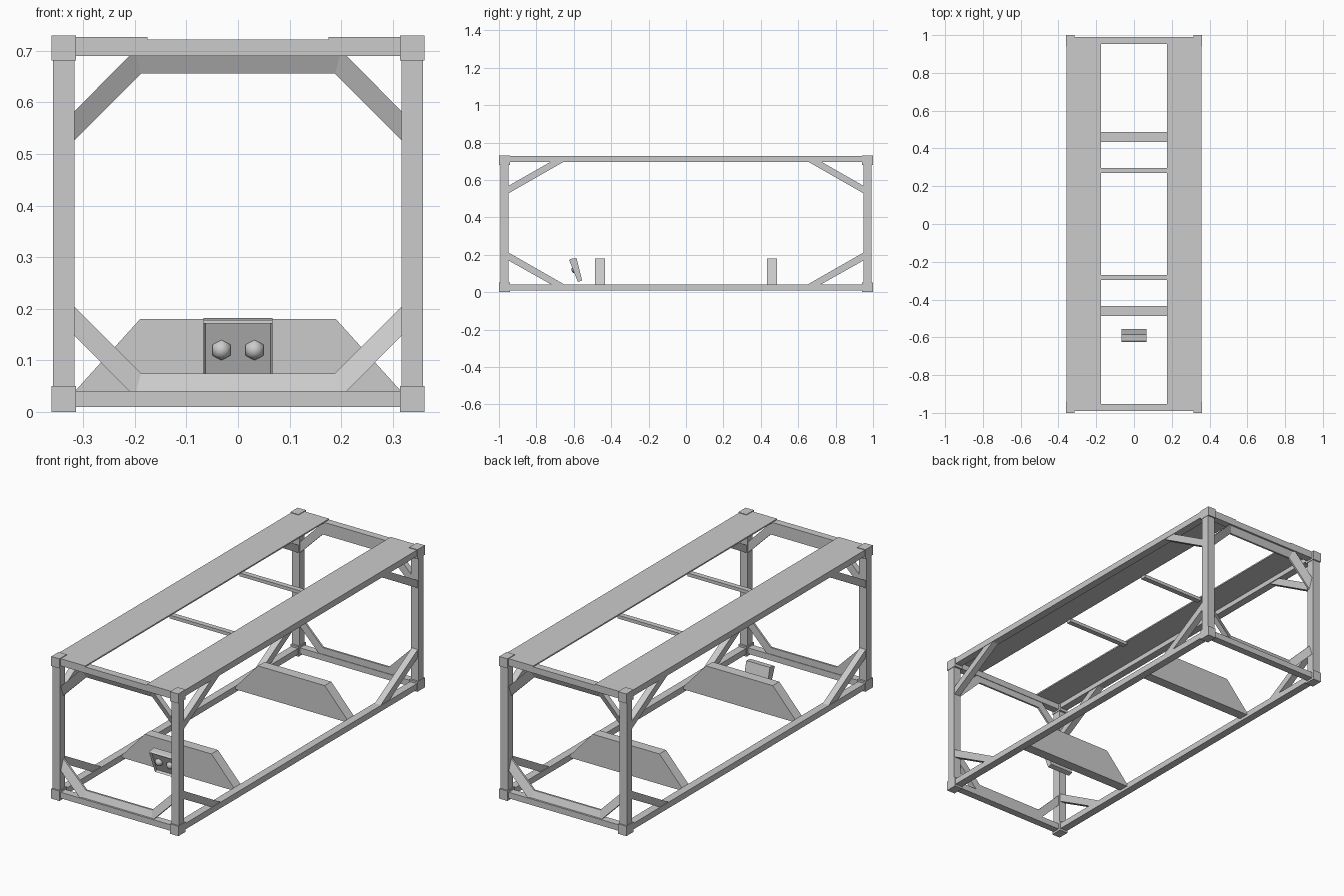
import bpy, bmesh, math
from mathutils import Vector, Matrix

if "Cube" in bpy.data.objects:
    bpy.data.objects.remove(bpy.data.objects["Cube"])


def finish(name, bm):
    bmesh.ops.recalc_face_normals(bm, faces=bm.faces)
    me = bpy.data.meshes.new(name)
    bm.to_mesh(me)
    bm.free()
    ob = bpy.data.objects.new(name, me)
    bpy.context.collection.objects.link(ob)
    return ob


def box(name, x, y, z):
    bm = bmesh.new()
    bmesh.ops.create_cube(bm, size=1)
    for v in bm.verts:
        v.co = Vector([a[0] if c < 0 else a[1] for a, c in zip((x, y, z), v.co)])
    return finish(name, bm)


def prism(name, ring_a, ring_b):
    """Solid between two matching rings of 3D points."""
    bm = bmesh.new()
    a = [bm.verts.new(p) for p in ring_a]
    b = [bm.verts.new(p) for p in ring_b]
    bm.faces.new(a)
    bm.faces.new(b)
    n = len(a)
    for i in range(n):
        bm.faces.new((a[i], a[(i + 1) % n], b[(i + 1) % n], b[i]))
    return finish(name, bm)


def span(s, lo, hi):
    return tuple(sorted((s * lo, s * hi)))


# Corner castings, posts
for sx in (-1, 1):
    for sy in (-1, 1):
        x, y = span(sx, 0.314, 0.361), span(sy, 0.94, 1.0)
        box("corner_block_bottom", x, y, (0, 0.051))
        box("corner_block_top", x, y, (0.681, 0.73))
        box("corner_post", span(sx, 0.317, 0.359), span(sy, 0.95, 0.993), (0.04, 0.69))

        # Diagonal braces in the long sides
        for label, pts in (
                ("bottom", [(0.955, 0.215), (0.64, 0.035), (0.71, 0.035), (0.955, 0.173)]),
                ("top", [(0.955, 0.525), (0.64, 0.705), (0.71, 0.705), (0.955, 0.565)])):
            prism("side_brace_" + label,
                  [(sx * 0.322, sy * p, z) for p, z in pts],
                  [(sx * 0.356, sy * p, z) for p, z in pts])

    # Long rails and roof walkways
    box("bottom_long_rail", span(sx, 0.318, 0.358), (-0.95, 0.95), (0.01, 0.041))
    box("top_long_rail", span(sx, 0.318, 0.358), (-0.95, 0.95), (0.695, 0.722))
    box("walkway", span(sx, 0.175, 0.358), (-0.99, 0.99), (0.720, 0.727))

for sy in (-1, 1):
    # End rails
    box("bottom_end_rail", (-0.32, 0.32), span(sy, 0.952, 0.99), (0.01, 0.041))
    box("top_end_rail", (-0.32, 0.32), span(sy, 0.952, 0.99), (0.69, 0.722))

    # Bent end braces: diagonal, straight, diagonal
    outer = [(-0.319, 0.15), (-0.2, 0.03), (0.2, 0.03), (0.319, 0.15)]
    inner = [(-0.319, 0.206), (-0.188, 0.075), (0.188, 0.075), (0.319, 0.206)]
    for label, f in (("bottom", lambda z: z), ("top", lambda z: 0.731 - z)):
        for i in range(3):
            quad = [outer[i], outer[i + 1], inner[i + 1], inner[i]]
            slant = (0.985, 0.985, 0.965, 0.965)
            prism("end_brace_" + label,
                  [(x, sy * d, f(z)) for (x, z), d in zip(quad, slant)],
                  [(x, sy * 0.955, f(z)) for x, z in quad])

    # Tank saddles and roof cross bars
    saddle = [(-0.33, 0.025), (-0.19, 0.18), (0.19, 0.18), (0.33, 0.025)]
    prism("saddle", [(x, sy * 0.433, z) for x, z in saddle],
          [(x, sy * 0.486, z) for x, z in saddle])
    box("roof_cross_bar", (-0.18, 0.18), span(sy, 0.27, 0.297), (0.705, 0.722))

# Tilted valve box with a recessed front
profile = [(-0.625, 0.172), (-0.618, 0.178), (-0.585, 0.182), (-0.555, 0.062), (-0.578, 0.055)]
valve_box = prism("valve_box", [(-0.067, y, z) for y, z in profile],
                  [(0.067, y, z) for y, z in profile])
bm = bmesh.new()
bm.from_mesh(valve_box.data)
front = min(bm.faces, key=lambda f: f.calc_center_median().y)
front = min((f for f in bm.faces if len(f.verts) == 4 and f.calc_area() > 0.01),
            key=lambda f: f.calc_center_median().y)
normal = front.normal.copy()
centre = front.calc_center_median()
bmesh.ops.inset_region(bm, faces=[front], thickness=0.005)
bmesh.ops.translate(bm, verts=front.verts, vec=-normal * 0.012)
bm.to_mesh(valve_box.data)
bm.free()

# Faceted valve caps
for sx in (-1, 1):
    bm = bmesh.new()
    bmesh.ops.create_uvsphere(bm, u_segments=6, v_segments=5, radius=0.021)
    rot = normal.to_track_quat('Z', 'Y').to_matrix().to_4x4()
    pos = centre - normal * 0.01 + Vector((sx * 0.032, 0, 0.004))
    bmesh.ops.transform(bm, matrix=Matrix.Translation(pos) @ rot, verts=bm.verts)
    cap = finish("valve_cap", bm)
    for p in cap.data.polygons:
        p.use_smooth = True
